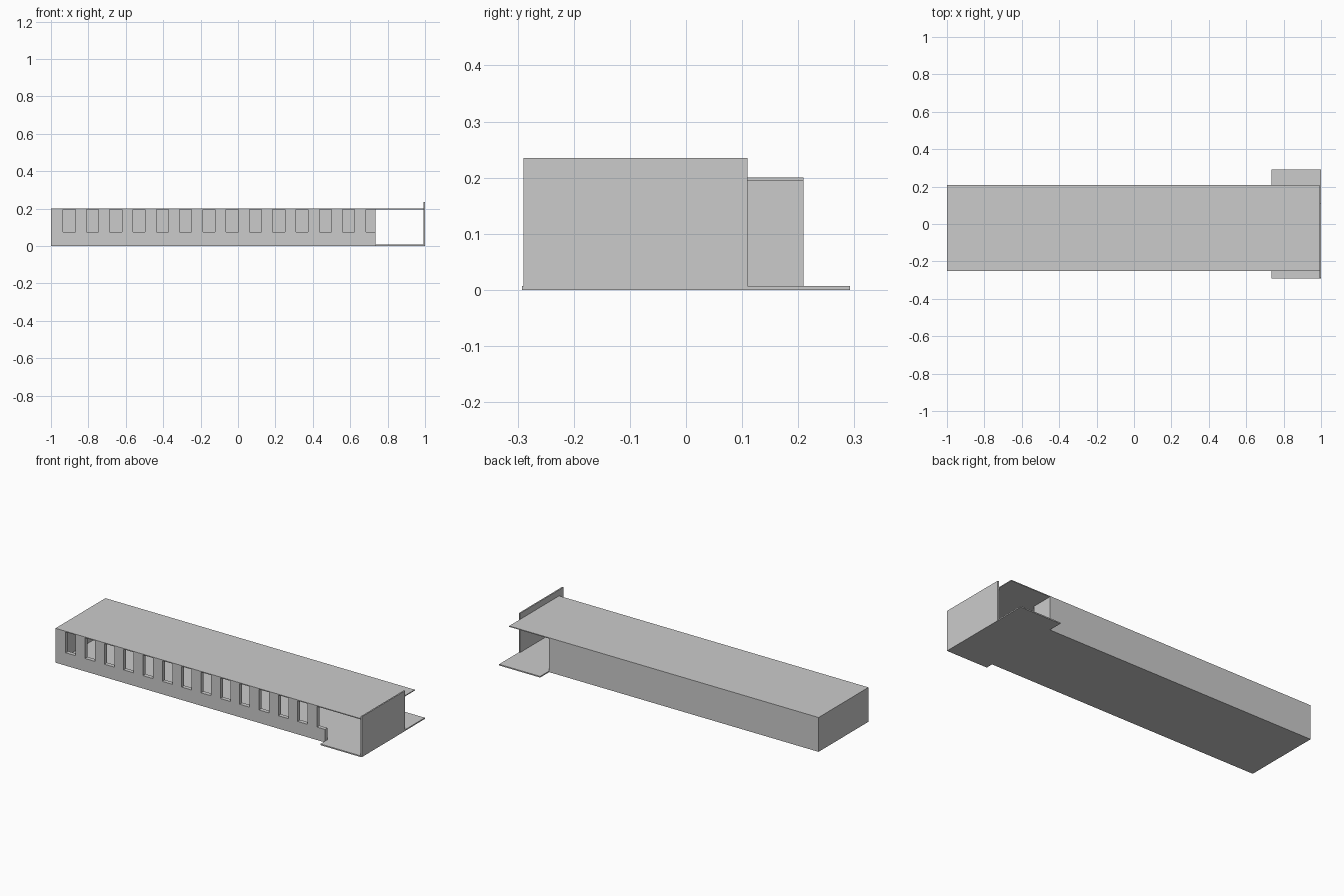
import bpy

cube = bpy.data.objects.get("Cube")
if cube:
    bpy.data.objects.remove(cube, do_unlink=True)

grey = bpy.data.materials.new("plain_grey")
grey.use_nodes = True
COLOUR = (0.6, 0.6, 0.6, 1)
grey.diffuse_color = COLOUR
grey.node_tree.nodes["Principled BSDF"].inputs["Base Color"].default_value = COLOUR


def box(name, x, y, z):
    """Axis-aligned box from (min, max) pairs."""
    bpy.ops.mesh.primitive_cube_add(size=1, location=[sum(p) / 2 for p in (x, y, z)])
    ob = bpy.context.object
    ob.name = name
    ob.scale = [p[1] - p[0] for p in (x, y, z)]
    bpy.ops.object.transform_apply(location=False, rotation=False, scale=True)
    ob.data.materials.append(grey)
    return ob


FLOOR, CEILING, SILL = 0.007, 0.195, 0.075
FRONT, BACK, HALL = -0.25, 0.209, 0.735
WALL_Y = (FRONT, FRONT + 0.024)
inside = (FLOOR, CEILING)

# Slabs: long floor, wider entrance floor, flat roof
box("main_floor", (-1, HALL), (FRONT, BACK), (0, FLOOR))
box("entrance_floor", (HALL, 0.999), (-0.292, 0.292), (0, FLOOR))
box("roof", (-1, 0.992), (FRONT, BACK), (CEILING, 0.2))

# Tall screen wall closing the entrance end
box("entrance_screen_wall", (0.992, 1), (-0.29, 0.11), (0, 0.235))

# Closed rear block and far end wall
box("rear_block", (-1, HALL), (0.083, BACK), inside)
box("end_wall", (-1, -0.99), (WALL_Y[1], 0.083), inside)

# Front wall: a continuous sill with piers between the openings
box("front_sill_wall", (-1, HALL), WALL_Y, (FLOOR, SILL))
left = -1
for i in range(14):
    opening = -0.935 + i * 0.1245
    box(f"front_pier_{i + 1}", (left, opening), WALL_Y, (SILL, CEILING))
    left = opening + 0.065
